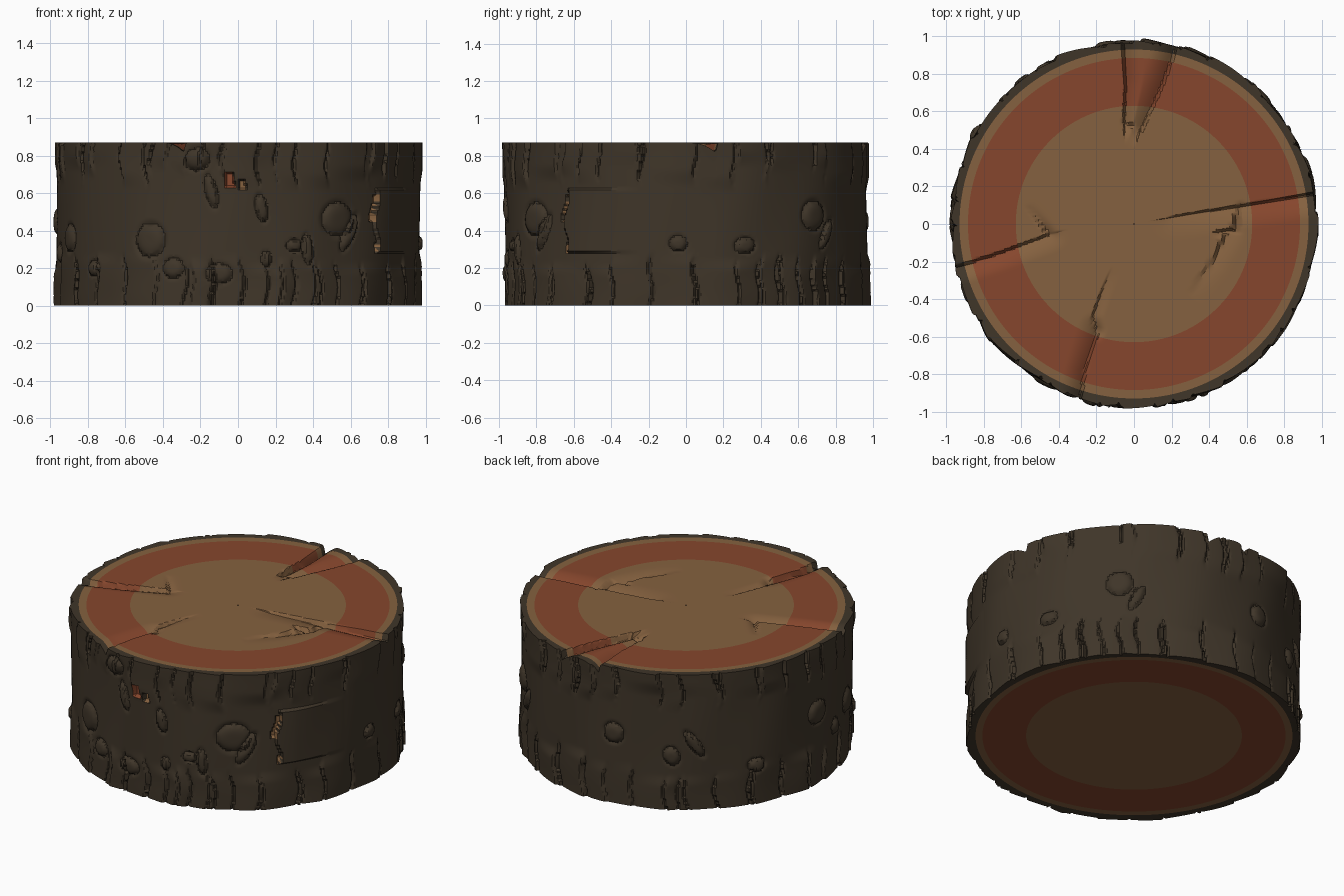
import bpy, math, random
from math import pi, sin, cos, radians

if "Cube" in bpy.data.objects:
    bpy.data.objects.remove(bpy.data.objects["Cube"])

random.seed(7)
N, H = 600, 0.87          # angular steps, height
ROWS = 72


def material(name, rgb):
    m = bpy.data.materials.new(name)
    m.diffuse_color = (*rgb, 1)
    m.use_nodes = True
    m.node_tree.nodes["Principled BSDF"].inputs["Base Color"].default_value = m.diffuse_color
    return m


BARK = material("dark bark", (0.050, 0.036, 0.022))
TAN = material("tan wood", (0.235, 0.120, 0.050))
RED = material("red brown wood", (0.240, 0.062, 0.026))


def clamp(v, a=0.0, b=1.0):
    return max(a, min(b, v))


def smooth(v):
    v = clamp(v)
    return v * v * (3 - 2 * v)


# Cracks: points from rim to tip, depth at start and end, side that sags, sag width
CRACKS = [
    ([(1.02, .17), (.58, .095), (.2, .035)], .055, .012, 1, .13),
    ([(.55, .085), (.535, -.035), (.46, -.04)], .05, .03, 1, .05),
    ([(.50, -.04), (.42, -.2), (.29, -.38)], .035, .0, 1, .10),
    ([(-.055, 1.02), (-.04, .75), (-.05, .53)], .06, .04, 1, .10),
    ([(.25, 1.02), (.15, .75), (.04, .51)], .06, .04, -1, .12),
    ([(.04, .51), (-.05, .53)], .04, .04, -1, .03),
    ([(-1.0, -.25), (-.72, -.16), (-.45, -.06)], .05, .025, -1, .10),
    ([(-.45, -.06), (-.57, .1)], .03, .0, -1, .06),
    ([(-.30, -1.0), (-.27, -.8), (-.2, -.57)], .055, .035, 1, .11),
    ([(-.2, -.57), (-.22, -.5), (-.17, -.36), (-.12, -.24)], .04, .0, -1, .06),
]


def crack_depth(x, y):
    best = 0.0
    for pts, d0, d1, side, width in CRACKS:
        if not (min(p[0] for p in pts) - .14 < x < max(p[0] for p in pts) + .14
                and min(p[1] for p in pts) - .14 < y < max(p[1] for p in pts) + .14):
            continue
        near, n = (9, 0, 0), len(pts) - 1
        for i in range(n):
            (ax, ay), (bx, by) = pts[i], pts[i + 1]
            ux, uy = bx - ax, by - ay
            t = clamp(((x - ax) * ux + (y - ay) * uy) / (ux * ux + uy * uy))
            d = math.hypot(x - ax - ux * t, y - ay - uy * t)
            if d < near[0]:
                near = (d, (i + t) / n, ux * (y - ay) - uy * (x - ax))
        d, t, s = near
        w = width if s * side > 0 else .011
        f = clamp(1 - d / w)
        best = max(best, (d0 + (d1 - d0) * t) * f * (f if w > .02 else 1))
    return best


# Knots on the bark: angle in degrees, height, half width, half height, tilt
KNOTS = [(-119, .35, .08, .085, 0), (-56.5, .46, .095, .085, 0), (-52, .39, .035, .10, -.5),
         (-103, .78, .065, .055, .3), (-111, .20, .055, .05, 0), (-96, .17, .065, .05, 0),
         (-98.5, .61, .03, .085, .25), (-82.5, .52, .03, .07, .2), (-81, .25, .025, .04, 0),
         (-67.5, .30, .028, .075, .1), (-158, .36, .07, .07, 0), (-72, .32, .04, .03, 0),
         (-2.5, .33, .045, .04, 0), (19, .32, .055, .04, .1), (45, .48, .075, .075, 0),
         (51, .38, .03, .08, -.5), (99, .45, .06, .06, 0), (120, .34, .045, .055, .3),
         (128, .42, .03, .09, .6), (150, .25, .05, .04, 0), (178, .45, .075, .07, 0),
         (-142, .2, .05, .04, 0), (-170, .28, .04, .05, .2)]


def plates(count, lo, hi):
    """Random bark plates round the trunk: start angle, width, end height, lift, lean."""
    w = [random.uniform(.5, 1.6) for _ in range(count)]
    a, out = -pi, []
    for v in w:
        v *= 2 * pi / sum(w)
        out.append((a, v, random.uniform(lo, hi), random.uniform(.008, .024),
                    random.uniform(-.12, .12), random.random() < .6))
        a += v
    return out


UPPER, LOWER = plates(34, .60, .74), plates(36, .22, .30)


def plate_at(ps, a, z):
    for p in ps:
        u = ((a - p[0] - p[4] * (z - .45) * .6 - .012 * sin(z * 25 + p[0])) % (2 * pi)) / p[1]
        if u < 1:
            return p, u
    return ps[0], 0.5


def gap(a, z):
    """Small holes in the bark: 1 shows red wood, 2 shows tan wood, 0 none."""
    d = math.degrees(a)
    if -94 < d < -92 + (.72 - z) * 14 and .63 < z < .71:
        return 1
    if -89.5 < d < -88 + (.68 - z) * 12 and .62 < z < .67:
        return 2
    c = -41.5 + 1.0 * sin(z * 24)
    if abs(d - c) < .9 * clamp((z - .26) * 12) and (.28 < z < .33 or .45 < z < .59):
        return 2
    return 0


def bark_radius(a, z):
    r = .967 + .004 * sin(5 * a + 3 * z) + .003 * sin(13 * a - 5 * z)
    for ps, upper in ((UPPER, True), (LOWER, False)):
        p, u = plate_at(ps, a, z)
        e = (z - p[2]) / .10 if upper else (p[2] - z) / .08
        if e > 0:
            e = smooth(e)
            saw = u if p[5] else 1 - u
            r += e * (p[3] * saw - .002)
            edge = min(u, 1 - u) * p[1]
            r -= e * .02 * clamp(1 - edge / .014)
    # raised sheet in the middle of the front right side
    d = math.degrees(a)
    if -41 + sin(z * 24) < d < -15 and .28 < z < .62:
        r += .018 * clamp((-15 - d) / 20)
    for ka, kz, kw, kh, tilt in KNOTS:
        dx = ((a - radians(ka) + pi) % (2 * pi) - pi) * .97
        dz = z - kz
        if abs(dx) > .15 or abs(dz) > .15:
            continue
        c, s = cos(tilt), sin(tilt)
        q = math.hypot((dx * c + dz * s) / kw, (dz * c - dx * s) / kh)
        if q < 1:
            r += .018 * (1 - q ** 4)
        elif q < 1.3:
            r -= .010 * (1.3 - q) / .3
    if gap(a, z):
        r = .945
    return min(r, .998)


def ring_mesh(name, rings, mats, rule, cap=False):
    """Join closed rings of N points into a skin; rule(ring, step) picks the material."""
    verts = [v for ring in rings for v in ring]
    faces, idx = [], []
    for i in range(len(rings) - 1):
        for j in range(N):
            k = (j + 1) % N
            faces.append((i * N + j, i * N + k, (i + 1) * N + k, (i + 1) * N + j))
            idx.append(rule(i, j))
    if cap:
        faces.append(tuple(range(N - 1, -1, -1)))
        idx.append(rule(0, 0))
    me = bpy.data.meshes.new(name)
    me.from_pydata(verts, [], faces)
    for m in mats:
        me.materials.append(m)
    me.polygons.foreach_set("material_index", idx)
    me.update()
    ob = bpy.data.objects.new(name, me)
    bpy.context.collection.objects.link(ob)
    bpy.ops.object.select_all(action='DESELECT')
    ob.select_set(True)
    bpy.context.view_layer.objects.active = ob
    bpy.ops.object.shade_smooth_by_angle(angle=radians(28))
    return ob


ANG = [-pi + 2 * pi * j / N for j in range(N)]


def band(r):
    return 1 if .63 < r < .885 else 0


# Cut wood top: rings aligned to the colour borders
radii = ([.004 + .626 * i / 36 for i in range(37)] + [.63 + .255 * i / 14 for i in range(1, 15)]
         + [.90, .915, .93, .945])
top = [[(r * cos(a), r * sin(a), H - .004 - crack_depth(r * cos(a), r * sin(a))) for a in ANG]
       for r in radii]
# rings run outward, so reverse each one to face up
top = [ring[::-1] for ring in top]
top_rule = lambda i, j: band((radii[i] + radii[i + 1]) / 2)
ob = ring_mesh("cut_wood_top", top, [TAN, RED], top_rule, cap=False)
ob.data.flip_normals() if ob.data.polygons[0].normal.z < 0 else None

# Cut wood underside
under_r = [.01, .3, .63, .885, .945]
under = [[(r * cos(a), r * sin(a), .006) for a in ANG] for r in under_r]
ob = ring_mesh("cut_wood_underside", under, [TAN, RED],
               lambda i, j: band((under_r[i] + under_r[i + 1]) / 2), cap=True)
ob.data.flip_normals() if ob.data.polygons[0].normal.z > 0 else None

# Bark: underside lip, outer wall, top lip
heights = [H * i / ROWS for i in range(ROWS + 1)]
wall = [[bark_radius(a, z) for a in ANG] for z in heights]
rings = [[(.925 * cos(a), .925 * sin(a), .004) for a in ANG]]
for z, rs in zip(heights, wall):
    ring = []
    for a, r in zip(ANG, rs):
        x, y = r * cos(a), r * sin(a)
        drop = crack_depth(x, y) * smooth((z - .6) / .27) if z > .6 else 0
        ring.append((x, y, z - drop))
    rings.append(ring)
for r in (.955, .93):
    rings.append([(r * cos(a), r * sin(a), H - .001 - crack_depth(r * cos(a), r * sin(a)))
                  for a in ANG])


def bark_rule(i, j):
    if 1 <= i <= ROWS:
        g = gap(ANG[j] + pi / N, (heights[i - 1] + heights[i]) / 2)
        return {0: 0, 1: 2, 2: 1}[g]
    return 0


ring_mesh("bark", rings, [BARK, TAN, RED], bark_rule)
